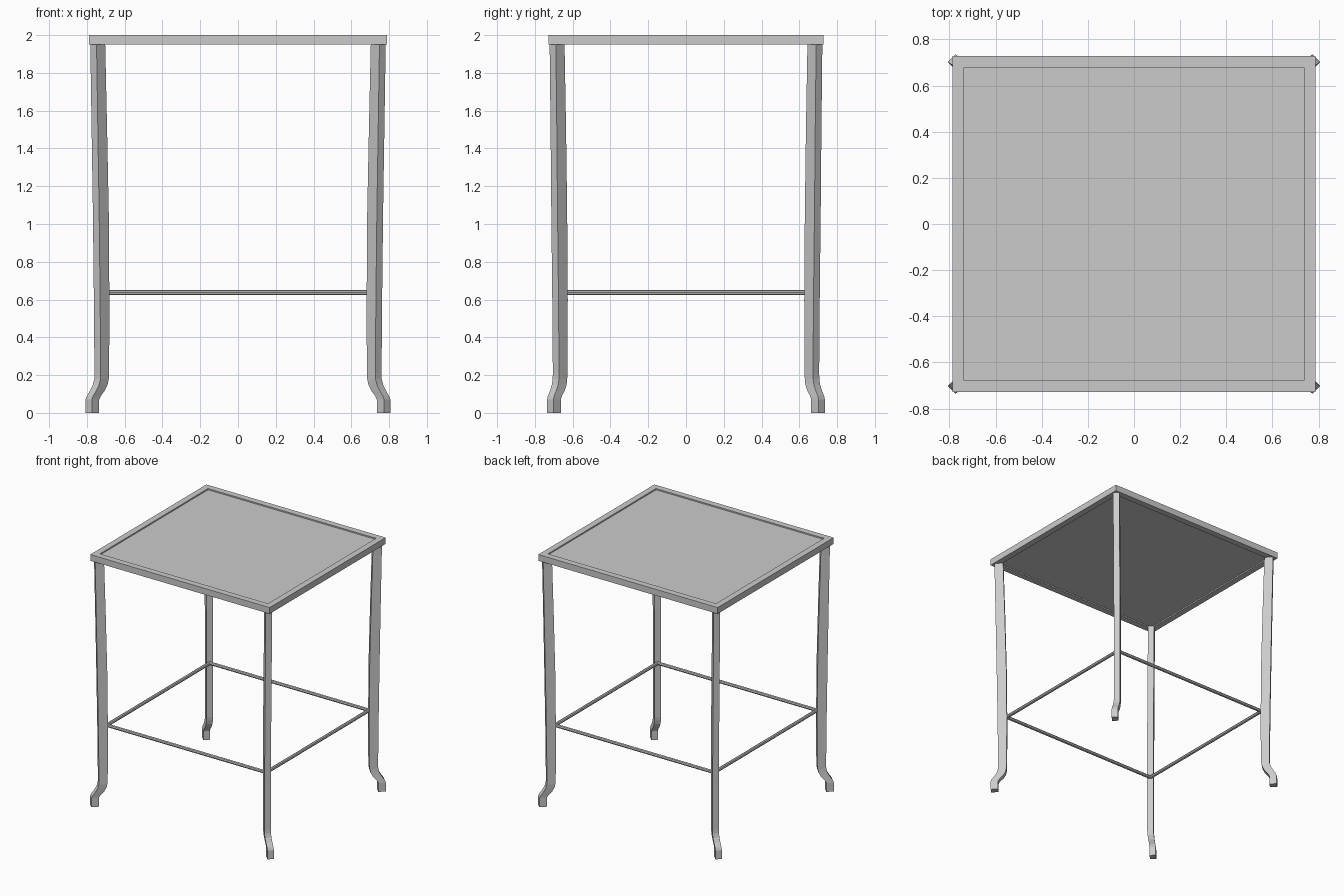
import bpy, bmesh
from mathutils import Vector

if "Cube" in bpy.data.objects:
    bpy.data.objects.remove(bpy.data.objects["Cube"])


def finish(name, bm):
    bmesh.ops.recalc_face_normals(bm, faces=bm.faces)
    me = bpy.data.meshes.new(name)
    bm.to_mesh(me)
    bm.free()
    ob = bpy.data.objects.new(name, me)
    bpy.context.collection.objects.link(ob)
    return ob


# Table top: slab with a raised rim around a shallow recessed panel
bm = bmesh.new()
bmesh.ops.create_cube(bm, size=1)
for v in bm.verts:
    v.co = Vector((v.co.x * 1.575, v.co.y * 1.455, 1.975 + v.co.z * 0.05))
for face in [f for f in bm.faces if abs(f.normal.z) > 0.5]:
    down = -face.normal.normalized() * 0.01
    bmesh.ops.inset_individual(bm, faces=[face], thickness=0.07)
    inner = bmesh.ops.extrude_discrete_faces(bm, faces=[face])["faces"][0]
    bmesh.ops.translate(bm, verts=inner.verts, vec=down)
finish("table_top", bm)

# Legs: diagonal section (z, inner x, outer x, x-to-y offset), curving out at the foot
levels = [
    (0.00, 0.735, 0.807, 0.072), (0.07, 0.735, 0.807, 0.072),
    (0.09, 0.726, 0.800, 0.069), (0.12, 0.704, 0.782, 0.063),
    (0.15, 0.690, 0.768, 0.058), (0.18, 0.684, 0.761, 0.055),
    (0.21, 0.682, 0.760, 0.055), (0.60, 0.681, 0.763, 0.055),
    (1.05, 0.684, 0.768, 0.055), (1.50, 0.693, 0.775, 0.058),
    (1.955, 0.703, 0.782, 0.060),
]
w = 0.033
for sx, sy, name in [(1, -1, "front_right_leg"), (-1, -1, "front_left_leg"),
                     (1, 1, "back_right_leg"), (-1, 1, "back_left_leg")]:
    bm = bmesh.new()
    rings = []
    for z, xi, xo, d in levels:
        pts = [(xo, xo - d - w), (xo - w, xo - d), (xi, xi - d + w), (xi + w, xi - d)]
        rings.append([bm.verts.new((sx * x, sy * y, z)) for x, y in pts])
    for a, b in zip(rings, rings[1:]):
        for i in range(4):
            j = (i + 1) % 4
            bm.faces.new((a[i], a[j], b[j], b[i]))
    bm.faces.new(rings[0])
    bm.faces.new(rings[-1])
    finish(name, bm)


# Stretchers: thin rods joining the inner faces of the legs
def rod(name, a, b, r=0.013):
    a, b = Vector(a), Vector(b)
    bpy.ops.mesh.primitive_cylinder_add(vertices=8, radius=r, depth=(b - a).length,
                                        location=(a + b) / 2)
    ob = bpy.context.object
    ob.name = name
    ob.rotation_euler = (b - a).to_track_quat('Z', 'Y').to_euler()


X, Y, Z = 0.70, 0.645, 0.637
rod("front_stretcher", (-X, -Y, Z), (X, -Y, Z))
rod("back_stretcher", (-X, Y, Z), (X, Y, Z))
rod("left_stretcher", (-X, -Y, Z), (-X, Y, Z))
rod("right_stretcher", (X, -Y, Z), (X, Y, Z))
